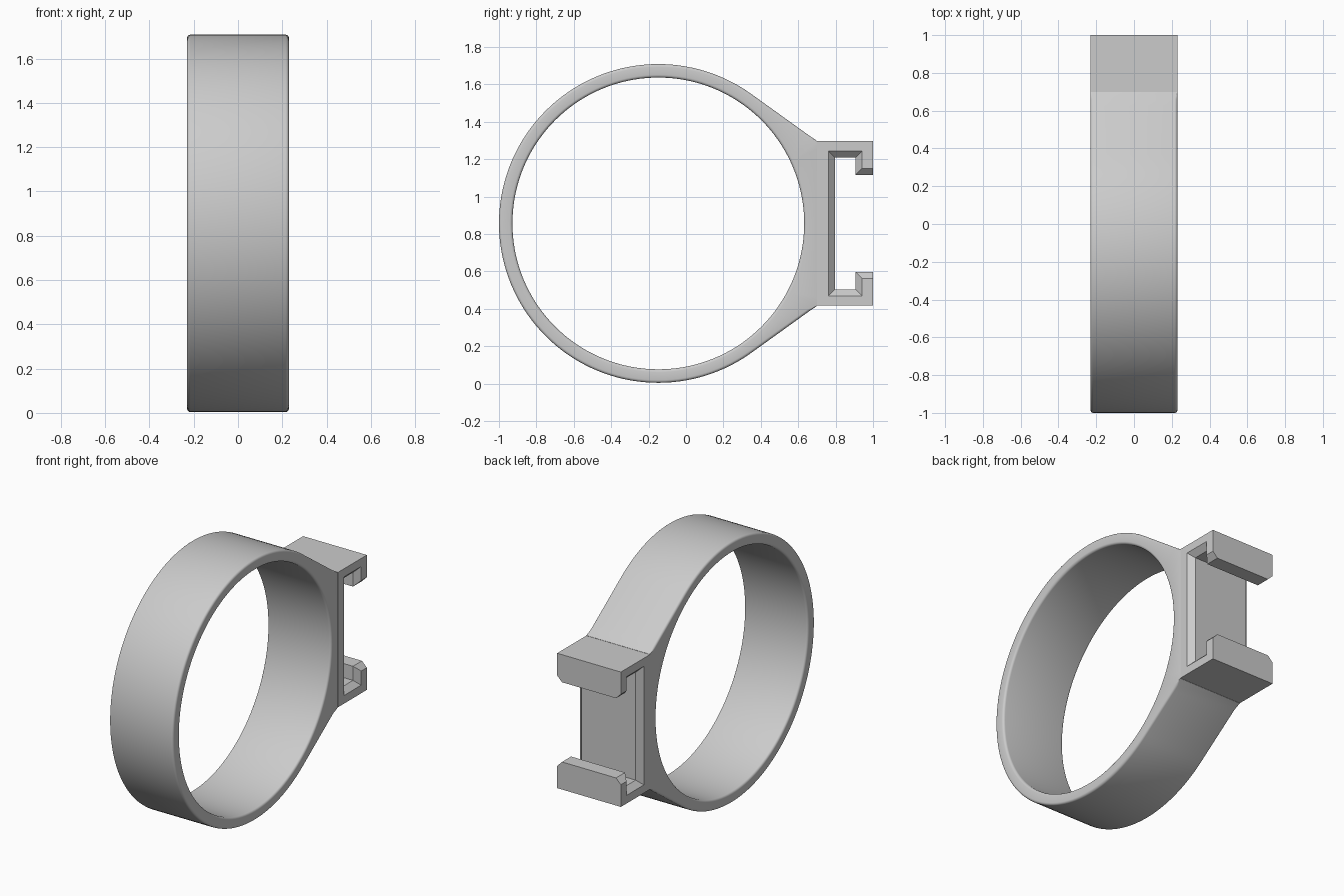
import bpy, bmesh
from math import sin, cos, pi, radians, degrees

cube = bpy.data.objects.get("Cube")
if cube:
    bpy.data.objects.remove(cube, do_unlink=True)

HALF_W = 0.23              # half the band width
CY, CZ = -0.148, 0.856     # ring centre
R_OUT, R_IN = 0.852, 0.78
BACK = 0.70                # where the ring meets the bracket
TANGENT = 54.3             # angle where the straight flanks leave the circle
CORNER = 27.6              # angle of the bracket corners

grey = bpy.data.materials.new("light grey")
grey.use_nodes = True
colour = (0.6, 0.6, 0.6, 1)
grey.diffuse_color = colour
grey.node_tree.nodes["Principled BSDF"].inputs["Base Color"].default_value = colour


def make_object(name, loops, closed):
    """Skin matching loops of points; closed joins last to first, else caps them."""
    bm = bmesh.new()
    rows = [[bm.verts.new(p) for p in loop] for loop in loops]
    pairs = list(zip(rows, rows[1:]))
    if closed:
        pairs.append((rows[-1], rows[0]))
    else:
        bm.faces.new(rows[0])
        bm.faces.new(rows[-1])
    for a, b in pairs:
        for i in range(len(a)):
            j = (i + 1) % len(a)
            bm.faces.new((a[i], a[j], b[j], b[i]))
    bmesh.ops.recalc_face_normals(bm, faces=bm.faces)
    mesh = bpy.data.meshes.new(name)
    bm.to_mesh(mesh)
    bm.free()
    mesh.materials.append(grey)
    ob = bpy.data.objects.new(name, mesh)
    bpy.context.collection.objects.link(ob)
    return ob


def outer_radius(angle):
    a = abs(degrees(angle))
    if a < CORNER:
        return (BACK - CY) / cos(angle)
    if a < TANGENT:
        return R_OUT / cos(radians(TANGENT - a))
    return R_OUT


def fillet(radius, sign, outward):
    """Quarter-round steps as (x, radial offset), running from rim to side."""
    steps = []
    for k in range(5):
        t = k / 4 * pi / 2
        steps.append((sign * (HALF_W - radius * (1 - sin(t))),
                      outward * radius * (1 - cos(t))))
    return steps


def ring_section(angle):
    rim = outer_radius(angle)
    # rounding fades out where the ring is joined to the bracket
    soft = 0.015 if abs(degrees(angle)) > CORNER else 0.0005
    pts = [(x, rim + d) for x, d in fillet(soft, -1, -1)]
    pts += [(x, R_IN + d) for x, d in reversed(fillet(0.015, -1, 1))]
    pts += [(x, R_IN + d) for x, d in fillet(0.015, 1, 1)]
    pts += [(x, rim + d) for x, d in reversed(fillet(soft, 1, -1))]
    return [(x, CY + r * cos(angle), CZ + r * sin(angle)) for x, r in pts]


# Round band with flanks running into the bracket
COUNT = 144
ring = make_object("clamp_ring",
                   [ring_section((i - COUNT / 2) * 2 * pi / COUNT) for i in range(COUNT)], True)


def bracket_outline(x, g):
    """C-shaped outline; g widens the slot."""
    upper = [(BACK, 0.44), (1.0, 0.44), (1.0, 0.26 + g), (0.907 + g, 0.26 + g),
             (0.907 + g, 0.352 + g), (0.797 - g, 0.352 + g)]
    lower = [(y, -z) for y, z in reversed(upper)]
    return [(x, y, CZ + z) for y, z in upper + lower]


# Slotted bracket, with the slot flared at both ends
FLARE = 0.035
bracket = make_object("slotted_bracket",
                      [bracket_outline(-HALF_W, FLARE), bracket_outline(FLARE - HALF_W, 0),
                       bracket_outline(HALF_W - FLARE, 0), bracket_outline(HALF_W, FLARE)], False)

# Smooth the curved band, keep the bracket flat
bpy.ops.object.select_all(action='DESELECT')
ring.select_set(True)
bpy.context.view_layer.objects.active = ring
bpy.ops.object.shade_smooth_by_angle(angle=radians(28))
